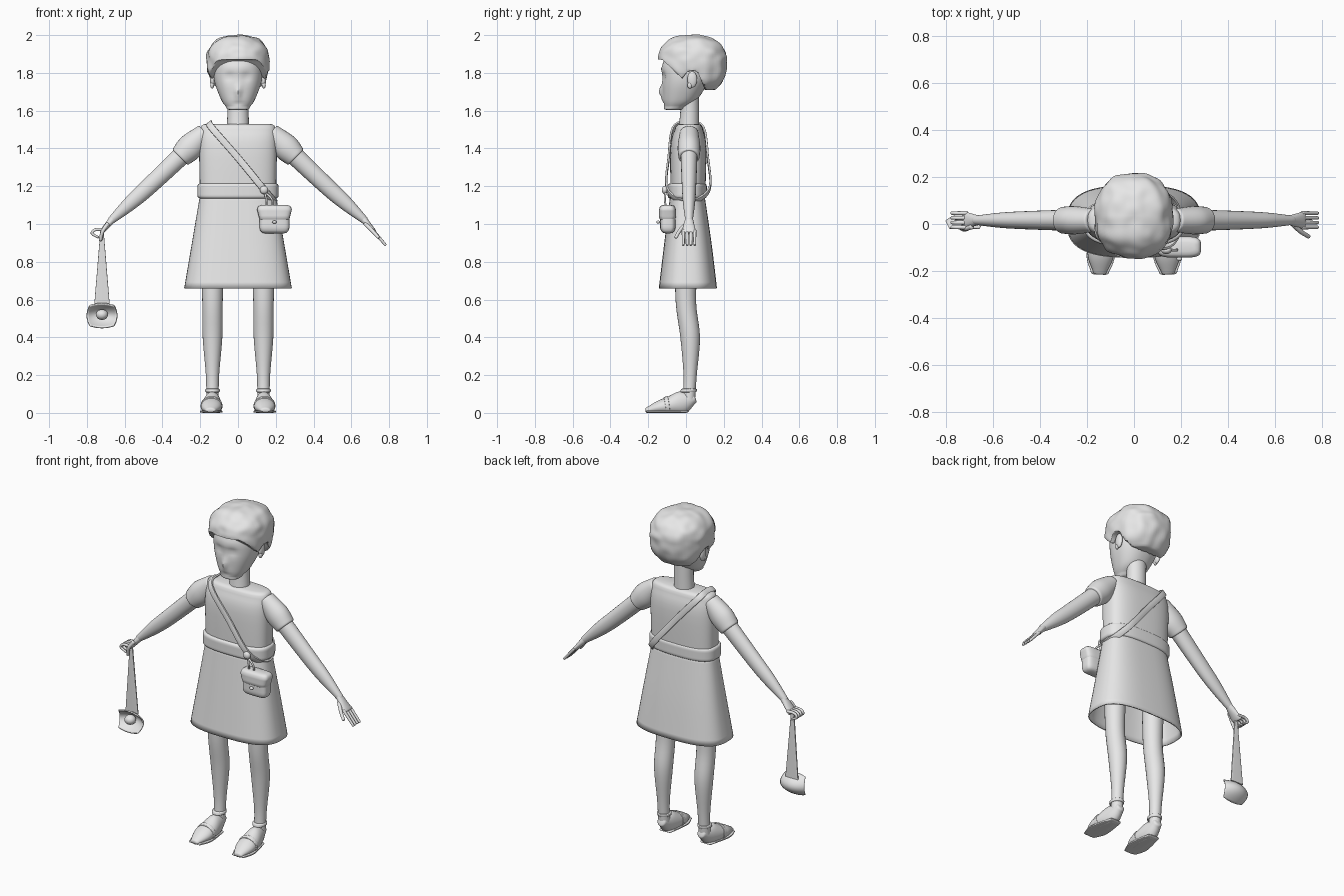
import bpy, bmesh, math
from mathutils import Vector, noise

cube = bpy.data.objects.get("Cube")
if cube:
    bpy.data.objects.remove(cube)

grey = bpy.data.materials.new("plain grey")
grey.use_nodes = True
shade = (.8, .8, .8, 1)
grey.diffuse_color = shade
grey.node_tree.nodes["Principled BSDF"].inputs["Base Color"].default_value = shade
AXIS_Y, AXIS_Z = Vector((0, 1, 0)), Vector((0, 0, 1))
parts = []


def finish(name, bm):
    bmesh.ops.recalc_face_normals(bm, faces=bm.faces)
    mesh = bpy.data.meshes.new(name)
    bm.to_mesh(mesh)
    bm.free()
    mesh.materials.append(grey)
    ob = bpy.data.objects.new(name, mesh)
    bpy.context.collection.objects.link(ob)
    parts.append(ob)
    return ob


def thicken(ob):
    solid = ob.modifiers.new("thickness", "SOLIDIFY")
    solid.thickness = .008


def smooth_path(rows, steps, closed):
    """Catmull-Rom curve through rows of numbers."""
    count, out = len(rows), []

    def row(i):
        return rows[i % count] if closed else rows[min(max(i, 0), count - 1)]

    for i in range(count if closed else count - 1):
        before, start, end, after = row(i - 1), row(i), row(i + 1), row(i + 2)
        for step in range(steps):
            t = step / steps
            out.append([a + t * ((b - p) + t * ((2 * p - 5 * a + 4 * b - q) + t * (3 * a - p - 3 * b + q))) / 2
                        for p, a, b, q in zip(before, start, end, after)])
    return out if closed else out + [list(rows[-1])]


def fillet(rows, radius):
    """Rounded closing rings continuing past the last row."""
    last = rows[-1]
    centre = Vector(last[:3])
    direction = (centre - Vector(rows[-2][:3])).normalized()
    out = []
    for angle in (math.pi / 6, math.pi / 4, math.pi / 3, math.pi / 2):
        inset = radius * (1 - math.cos(angle))
        out.append([*(centre + direction * radius * math.sin(angle)),
                    max(last[3] - inset, .001), max(last[4] - inset, .001)])
    return out


def loft(name, rows, side=AXIS_Y, sides=24, power=2, steps=5, flat=False, closed=False,
         round_ends=0, caps=True, shape=None):
    """Sweep superellipse rings along rows of (x, y, z, half width, half depth along side)."""
    rows = smooth_path(rows, steps, closed)
    if round_ends:
        rows = fillet(rows[::-1], round_ends)[::-1] + rows + fillet(rows, round_ends)
    bm, rings = bmesh.new(), []
    for i, (x, y, z, wide, deep) in enumerate(rows):
        following = rows[(i + 1) % len(rows)] if closed else rows[min(i + 1, len(rows) - 1)]
        previous = rows[i - 1] if closed or i else rows[0]
        along = AXIS_Z if flat else Vector(following[:3]) - Vector(previous[:3])
        across = side.cross(along).normalized()
        up = along.cross(across).normalized()
        ring = []
        for k in range(sides):
            c, s = math.cos(math.tau * k / sides), math.sin(math.tau * k / sides)
            point = Vector((x, y, z))
            point += across * wide * math.copysign(abs(c) ** (2 / power), c)
            point += up * deep * math.copysign(abs(s) ** (2 / power), s)
            ring.append(bm.verts.new(shape(point) if shape else point))
        rings.append(ring)
    for lower, upper in zip(rings, rings[1:] + (rings[:1] if closed else [])):
        for k in range(sides):
            bm.faces.new((lower[k - 1], lower[k], upper[k], upper[k - 1]))
    if caps and not closed:
        bm.faces.new(rings[0])
        bm.faces.new(rings[-1])
    return finish(name, bm)


def stack(name, rows, x=0, **options):
    """Upright loft from rows of (z, half width, front y, back y)."""
    return loft(name, [(x, (front + back) / 2, z, wide, (back - front) / 2)
                       for z, wide, front, back in rows], flat=True, **options)


def finger(name, points, radius=.009):
    """Thin tapering tube with a round tip."""
    rows = [(*p, *[radius * (1 - .1 * i)] * 2) for i, p in enumerate(points)]
    loft(name, rows, sides=12, round_ends=radius / 2)


def ball(name, place, size):
    bm = bmesh.new()
    bmesh.ops.create_uvsphere(bm, u_segments=24, v_segments=14, radius=1)
    bmesh.ops.scale(bm, vec=size, verts=bm.verts)
    bmesh.ops.translate(bm, vec=place, verts=bm.verts)
    return finish(name, bm)


# Head: nose, brow, eye sockets, lips and chin as soft pushes (x, z, spread x, spread z, push)
FEATURES = [(0, 1.7, .017, .03, -.022), (0, 1.82, .07, .015, -.006), (.045, 1.78, .026, .02, .011),
            (0, 1.655, .03, .008, -.007), (0, 1.62, .03, .012, -.006)]


def face(point):
    if point.y < -.03:
        point.y += sum(push * math.exp(-((abs(point.x) - x) / wide) ** 2 - ((point.z - z) / tall) ** 2)
                       for x, z, wide, tall, push in FEATURES)
    return point


stack("head", [(1.62, .063, -.11, 0), (1.66, .09, -.12, .06), (1.76, .126, -.125, .12),
               (1.86, .126, -.12, .14), (1.95, .08, -.06, .1)],
      sides=72, power=2.3, round_ends=.02, shape=face)
stack("neck", [(1.5, .06, -.04, .07), (1.6, .056, -.03, .07), (1.7, .06, -.03, .07)])

# Hair: lumpy dome cut off along a hairline of (y, z) running front to back
HAIRLINE = [(-1, 1.87), (-.125, 1.87), (-.02, 1.77), (.01, 1.81), (.06, 1.81), (.1, 1.71), (1, 1.71)]


def hairline(y):
    for (start, low), (end, high) in zip(HAIRLINE, HAIRLINE[1:]):
        if y <= end:
            return low + (high - low) * (y - start) / (end - start)


bm = bmesh.new()
bmesh.ops.create_uvsphere(bm, u_segments=72, v_segments=48, radius=1)
for vert in bm.verts:
    way = vert.co / sum(abs(c) ** 2.4 for c in vert.co) ** (1 / 2.4)
    way *= 1 + noise.noise(way * 3) / 20
    y = .035 + way.y * .18
    z = 1.86 + way.z * (.14 if way.z > 0 else .18)
    vert.co = (way.x * .166, y, max(z, hairline(y)))
finish("hair", bm)

# Dress: bodice, belt and hollow flared skirt
dress = dict(sides=48, power=2.8)
stack("bodice", [(1.1, .2, -.08, .1), (1.4, .206, -.083, .108), (1.5, .2, -.06, .09)], round_ends=.03, **dress)
stack("belt", [(1.15, .215, -.097, .11), (1.2, .215, -.097, .11)], round_ends=.015, **dress)
thicken(stack("skirt", [(1.16, .2, -.083, .097), (.9, .244, -.115, .135), (.66, .285, -.144, .164)],
              caps=False, **dress))

for sign, label in ((1, "left_"), (-1, "right_")):
    def limb(name, rows, **options):
        """Arm piece from rows of (x, z, half height, half depth)."""
        loft(label + name, [(sign * x, .016, z, a, b) for x, z, a, b in rows], **options)

    def footwear(name, rows, **options):
        """Shoe piece from rows of (y, z, half width, half height), toes turned out."""
        loft(label + name, [(sign * (.135 - y / 20), y, z, a, b) for y, z, a, b in rows],
             side=AXIS_Z, shape=lambda p: Vector((p.x, p.y, max(p.z, 0))), **options)

    # Ears, sleeves and arms
    ball(label + "ear", (sign * .135, .033, 1.765), (.014, .026, .043))
    ball(label + "earlobe", (sign * .137, .02, 1.735), (.01, .013, .018))
    limb("sleeve", [(.18, 1.48, .05, .05), (.25, 1.41, .07, .06), (.3, 1.36, .06, .057)], round_ends=.01)
    limb("arm", [(.28, 1.38, .05, .045), (.47, 1.2, .045, .038), (.57, 1.11, .038, .032),
                 (.67, 1.02, .02, .02)], round_ends=.01)
    limb("palm", [(.66, 1.03, .02, .02), (.72, .96, .012, .037)], round_ends=.01)

    # Legs from rows of (height, radius, y)
    leg = [(.8, .06, 0), (.58, .054, 0), (.4, .052, .022), (.2, .035, .022), (.07, .033, .015)]
    loft(label + "leg", [(sign * .135, y, z, r, r) for z, r, y in leg], flat=True)
    stack(label + "ankle_strap", [(.115, .039, -.03, .057), (.122, .039, -.028, .058)],
          x=sign * .135, round_ends=.006)

    # Shoes
    footwear("shoe", [(-.2, .015, .03, .017), (-.14, .03, .054, .036), (-.08, .04, .054, .05),
                      (-.02, .055, .043, .06), (.035, .075, .028, .03)], round_ends=.015)
    footwear("sole", [(-.2, .007, .04, .007), (-.13, .007, .06, .007), (0, .007, .037, .007)],
             power=4, round_ends=.015)
    footwear("shoe_strap", [(-.108, .036, .058, .048), (-.094, .038, .058, .052)], round_ends=.004)

# Fingers: open on the left hand, curled round the sling on the right
for i in range(4):
    y = .02 * i - .014
    finger("left_finger", [(.715, y, .965), (.75, y, .925), (.78, y, .89)])
    finger("right_finger", [(-.71, y, .97), (-.755, y, .97), (-.773, y, .95), (-.74, y, .93)])
finger("left_thumb", [(.675, 0, 1), (.71, -.033, .965), (.742, -.053, .93)], .011)
finger("right_thumb", [(-.69, -.012, 1), (-.717, -.02, .96), (-.728, -.01, .915)], .011)

# Sling: tapered strap, curved cradle and stone
stack("sling_strap", [(.56, .042, .012, .022), (.95, .01, .005, .015)], x=-.72, power=5)
bm = bmesh.new()
bmesh.ops.create_grid(bm, x_segments=20, y_segments=20, size=1)
for vert in bm.verts:
    u, w = vert.co.x, vert.co.y
    vert.co = (.077 * u * math.sqrt(1 - w * w / 3) - .72,
               .06 * (1 - u * u / 2) * (1 - w * w) - .022,
               .06 * w * math.sqrt(1 - u * u / 3) + .515)
thicken(finish("sling_cradle", bm))
ball("sling_stone", (-.72, 0, .52), (.032, .032, .028))

# Strap looping in a slanted plane over the right shoulder to the left hip (x, z, distance from middle)
run = [(-.135, 1.505, .08), (0, 1.35, .104), (.14, 1.18, .11)]
front = [(x, .012 - gap, z) for x, z, gap in run]
back = [(x, .012 + gap, z) for x, z, gap in reversed(run)]
loop = [(-.152, .015, 1.535)] + front + [(.195, .01, 1.115)] + back
loft("shoulder_strap", [(*p, .006, .018) for p in loop], side=Vector((.77, 0, .64)),
     sides=12, power=4, steps=8, closed=True)
ball("strap_button", (.138, -.112, 1.18), (.022, .016, .022))
for x in (.15, .18):
    finger("bag_hanger", [(.14, -.108, 1.17), (x, -.112, 1.13), (x, -.105, 1.08)], .006)

# Shoulder bag with flap and toggle
bag = dict(x=.193, sides=40, power=4)
stack("bag_body", [(.98, .079, -.137, -.056), (1.06, .079, -.137, -.056)], round_ends=.03, **bag)
stack("bag_flap", [(1.04, .083, -.143, -.053), (1.075, .092, -.143, -.053)], round_ends=.026, **bag)
ball("bag_toggle", (.193, -.147, 1.01), (.012, .01, .008))

# Smooth shading with sharp edges kept
bpy.ops.object.select_all(action="DESELECT")
for ob in parts:
    ob.select_set(True)
bpy.context.view_layer.objects.active = parts[0]
bpy.ops.object.shade_smooth_by_angle(angle=math.radians(45))
